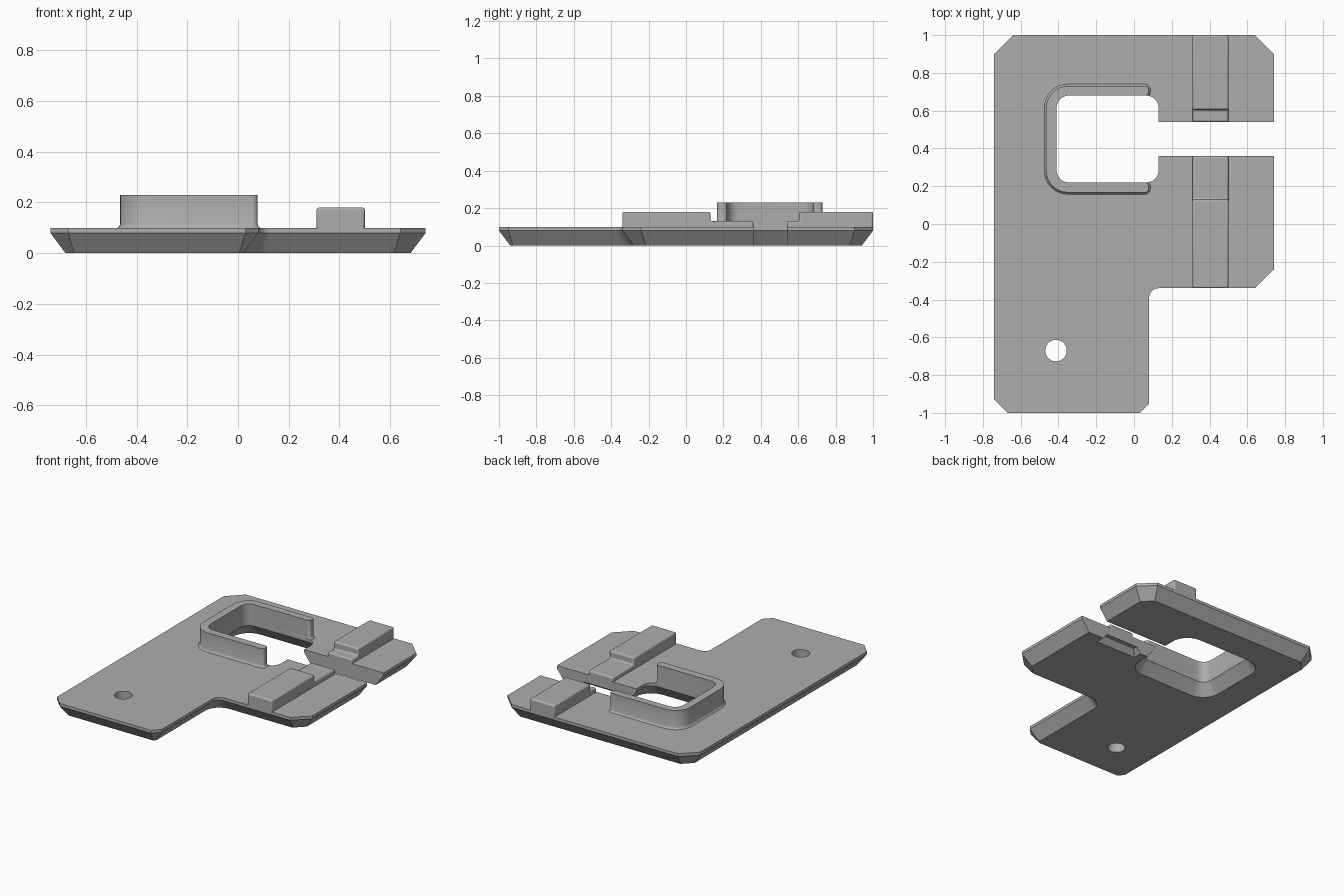
import bpy, bmesh, math
from mathutils import Vector

cube = bpy.data.objects.get("Cube")
if cube:
    bpy.data.objects.remove(cube)

grey = bpy.data.materials.new("plain grey")
grey.use_nodes = True
grey.diffuse_color = (0.42, 0.42, 0.42, 1)
grey.node_tree.nodes["Principled BSDF"].inputs["Base Color"].default_value = grey.diffuse_color


def outline(corners, steps=8):
    """Counter-clockwise outline; a corner is (x, y) or (x, y, fillet radius)."""
    pts = []
    for i, c in enumerate(corners):
        p = Vector(c[:2])
        if len(c) == 2:
            pts.append(p)
            continue
        u = (Vector(corners[i - 1][:2]) - p).normalized()
        v = (Vector(corners[(i + 1) % len(corners)][:2]) - p).normalized()
        half = u.angle(v) / 2
        centre = p + (u + v).normalized() * c[2] / math.sin(half)
        d = c[2] / math.tan(half)
        a, b = p + u * d - centre, p + v * d - centre
        start = math.atan2(a.y, a.x)
        sweep = (math.atan2(b.y, b.x) - start + math.pi) % (2 * math.pi) - math.pi
        for k in range(steps + 1):
            t = start + sweep * k / steps
            pts.append(centre + Vector((math.cos(t), math.sin(t))) * c[2])
    return pts


def rect(x0, y0, x1, y1, r=None):
    corners = [(x0, y0), (x1, y0), (x1, y1), (x0, y1)]
    return outline([c + (r,) for c in corners] if r else corners)


def grow(pts, d):
    """Offset an outline outwards with mitred corners."""
    out = []
    for i, p in enumerate(pts):
        e = (p - pts[i - 1]).normalized()
        f = (pts[(i + 1) % len(pts)] - p).normalized()
        n, m = Vector((e.y, -e.x)), Vector((f.y, -f.x))
        out.append(p + (n + m) * d / (1 + n.dot(m)))
    return out


def loft(name, pts, layers):
    """Stack the outline at (z, offset) layers and cap both ends."""
    bm = bmesh.new()
    rings = [[bm.verts.new((*p, z)) for p in grow(pts, d)] for z, d in layers]
    for lo, hi in zip(rings, rings[1:]):
        for i in range(len(pts)):
            j = (i + 1) % len(pts)
            bm.faces.new((lo[i], lo[j], hi[j], hi[i]))
    bm.faces.new(rings[0][::-1])
    bm.faces.new(rings[-1])
    return finish(name, bm)


def finish(name, bm):
    bmesh.ops.recalc_face_normals(bm, faces=bm.faces[:])
    mesh = bpy.data.meshes.new(name)
    bm.to_mesh(mesh)
    bm.free()
    mesh.materials.append(grey)
    ob = bpy.data.objects.new(name, mesh)
    bpy.context.collection.objects.link(ob)
    return ob


def activate(ob):
    bpy.ops.object.select_all(action='DESELECT')
    ob.select_set(True)
    bpy.context.view_layer.objects.active = ob


def cut(ob, cutter):
    mod = ob.modifiers.new("cut", 'BOOLEAN')
    mod.operation, mod.solver, mod.object = 'DIFFERENCE', 'EXACT', cutter
    activate(ob)
    bpy.ops.object.modifier_apply(modifier=mod.name)
    bpy.data.objects.remove(cutter)


def smooth(ob):
    activate(ob)
    bpy.ops.object.shade_smooth_by_angle(angle=math.radians(30))


# Base plate with an undercut rim
plate = loft("base_plate", outline([
    (-.67, -1), (.03, -1), (.08, -.95), (.08, -.34, .05), (.64, -.34), (.74, -.24),
    (.74, .9), (.64, 1), (-.64, 1), (-.74, .9), (-.74, -.93)]),
    [(0, -.06), (.08, 0), (.1, 0)])

# Flared window, side slot, round hole and underside notch
window = rect(-.41, .22, .13, .68, .065)
cut(plate, loft("window_cutter", window, [(-.02, .075), (.08, 0), (.3, 0)]))
cut(plate, loft("slot_cutter", rect(.1, .36, 1, .54), [(-.1, 0), (.3, 0)]))
circle = [Vector((math.cos(t), math.sin(t))) * .057 + Vector((-.413, -.67))
          for t in (math.tau * k / 32 for k in range(32))]
cut(plate, loft("hole_cutter", circle, [(-.1, 0), (.3, 0)]))
cut(plate, loft("notch_cutter", rect(.28, .33, .53, .45), [(-.01, .04), (.04, 0)]))
smooth(plate)

# Raised wall around three sides of the window
wall = loft("window_wall", outline([
    (-.465, .167, .115), (.077, .167, .02), (.077, .22, .02), (-.41, .22, .065),
    (-.41, .68, .065), (.077, .68, .02), (.077, .73, .02), (-.465, .73, .115)]),
    [(.1, .01), (.105, .004), (.115, 0), (.23, 0)])
cut(wall, loft("wall_cutter", window, [(.05, 0), (.3, 0)]))
smooth(wall)


def rail(name, profile):
    """Stepped rail: side profile in y and z, extruded along x."""
    bm = bmesh.new()
    face = bm.faces.new([bm.verts.new((.31, y, z)) for y, z in profile])
    ext = bmesh.ops.extrude_face_region(bm, geom=[face])["geom"]
    bmesh.ops.translate(bm, vec=(.19, 0, 0),
                        verts=[v for v in ext if isinstance(v, bmesh.types.BMVert)])
    ob = finish(name, bm)
    mod = ob.modifiers.new("soft edges", 'BEVEL')
    mod.width, mod.segments = .01, 3
    smooth(ob)


# Stepped rails either side of the slot
for name, outer, step, inner in (("front_rail", -.34, .13, .36), ("back_rail", 1, .605, .54)):
    rail(name, [(outer, .09), (inner, .09), (inner, .13), (step, .13), (step, .18), (outer, .18)])
